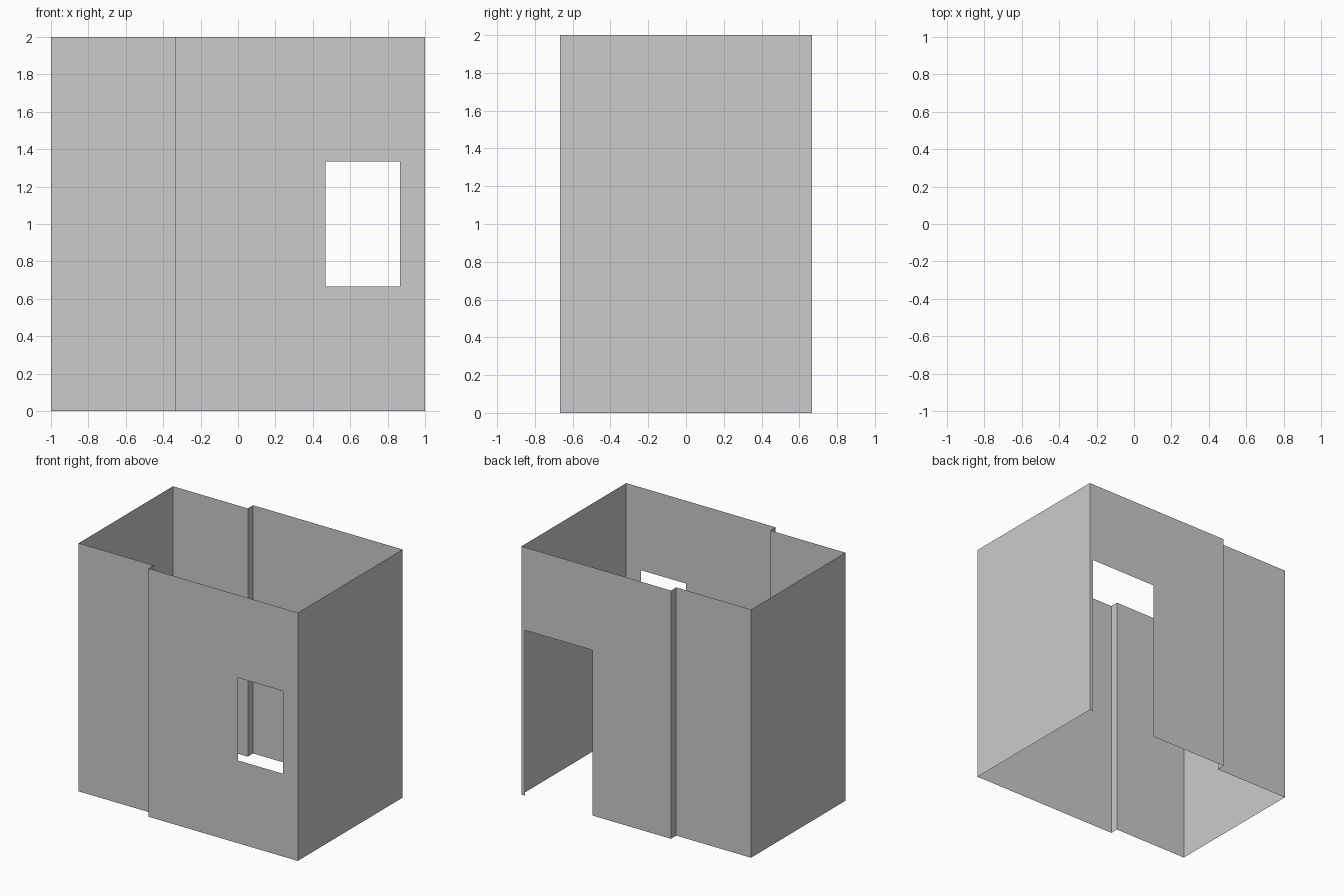
import bpy, bmesh

if "Cube" in bpy.data.objects:
    bpy.data.objects.remove(bpy.data.objects["Cube"])

W, D, H = 1.0, 0.667, 2.0      # half width, half depth, height
STEP_X, STEP_D = -0.333, 0.067  # where the walls step in, and how far


def cut_opening(bm, y, x0, x1, z0, z1):
    """Split the wall lying on plane y and remove the rectangle."""
    def on_wall(f):
        return all(abs(v.co.y - y) < 1e-4 for v in f.verts)

    for co, no in (((x0, 0, 0), (1, 0, 0)), ((x1, 0, 0), (1, 0, 0)),
                   ((0, 0, z0), (0, 0, 1)), ((0, 0, z1), (0, 0, 1))):
        faces = [f for f in bm.faces if on_wall(f)]
        geom = faces + list({e for f in faces for e in f.edges}) + \
            list({v for f in faces for v in f.verts})
        bmesh.ops.bisect_plane(bm, geom=geom, dist=1e-5, plane_co=co, plane_no=no)
    hole = []
    for f in bm.faces:
        c = f.calc_center_median()
        if on_wall(f) and x0 < c.x < x1 and z0 < c.z < z1:
            hole.append(f)
    bmesh.ops.delete(bm, geom=hole, context='FACES')


# Stepped footprint, counter-clockwise so the walls face outward
front = [(-W, -D + STEP_D), (STEP_X, -D + STEP_D), (STEP_X, -D), (W, -D)]
outline = front + [(x, -y) for x, y in reversed(front)]

# Single-skin walls, open at top and bottom
bm = bmesh.new()
low = [bm.verts.new((x, y, 0)) for x, y in outline]
high = [bm.verts.new((x, y, H)) for x, y in outline]
n = len(outline)
for i in range(n):
    j = (i + 1) % n
    bm.faces.new((low[i], low[j], high[j], high[i]))

# Front window and rear doorway
cut_opening(bm, -D, 0.467, 0.867, 0.667, 1.333)
cut_opening(bm, D, 0.367, 0.967, 0.0, 1.333)

mesh = bpy.data.meshes.new("room_walls")
bm.to_mesh(mesh)
bm.free()
bpy.context.collection.objects.link(bpy.data.objects.new("room_walls", mesh))
